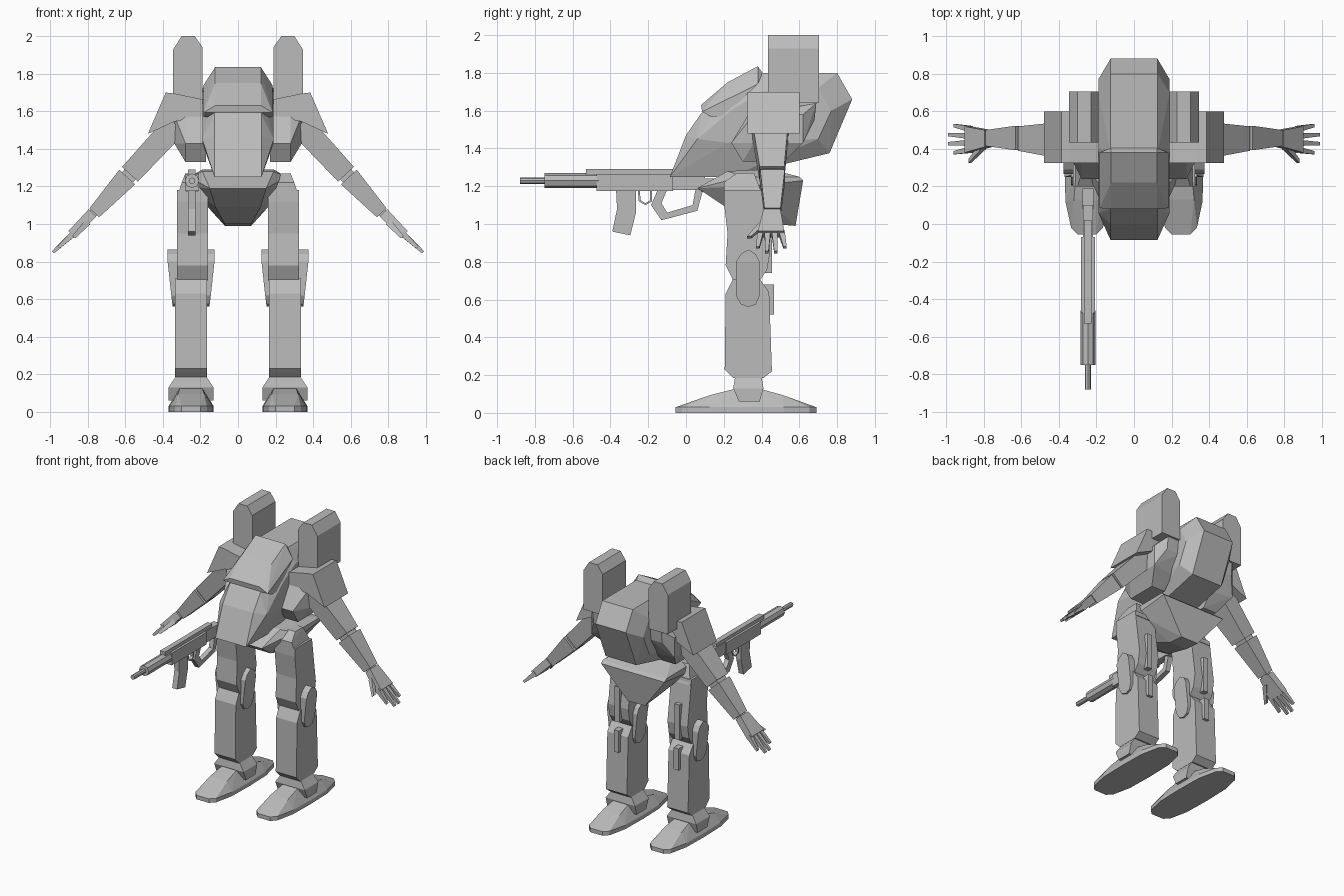
import bpy, bmesh
from mathutils import Vector

cube = bpy.data.objects.get("Cube")
if cube:
    bpy.data.objects.remove(cube, do_unlink=True)

grey = bpy.data.materials.new("plain_grey")
grey.use_nodes = True
grey.diffuse_color = (0.5, 0.5, 0.5, 1)
grey.node_tree.nodes["Principled BSDF"].inputs["Base Color"].default_value = (0.5, 0.5, 0.5, 1)


def finish(name, bm):
    bmesh.ops.recalc_face_normals(bm, faces=bm.faces)
    mesh = bpy.data.meshes.new(name)
    bm.to_mesh(mesh)
    bm.free()
    mesh.materials.append(grey)
    obj = bpy.data.objects.new(name, mesh)
    bpy.context.collection.objects.link(obj)
    return obj


def hull(name, points):
    """Faceted solid wrapped around a few corner points."""
    bm = bmesh.new()
    verts = [bm.verts.new(p) for p in points]
    res = bmesh.ops.convex_hull(bm, input=verts)
    loose = {g for g in res["geom_interior"] + res["geom_unused"] if isinstance(g, bmesh.types.BMVert)}
    bmesh.ops.delete(bm, geom=list(loose), context='VERTS')
    bmesh.ops.dissolve_limit(bm, angle_limit=0.03, verts=bm.verts, edges=bm.edges)
    return finish(name, bm)


def prism(name, profile, lo, hi, axis="x"):
    """Profile pushed along x (points are y, z) or along y (points are x, z)."""
    place = (lambda a, b, d: (d, a, b)) if axis == "x" else (lambda a, b, d: (a, d, b))
    bm = bmesh.new()
    ends = [[bm.verts.new(place(a, b, d)) for a, b in profile] for d in (lo, hi)]
    for ring in ends:
        bm.faces.new(ring)
    n = len(profile)
    for i in range(n):
        j = (i + 1) % n
        bm.faces.new((ends[0][i], ends[0][j], ends[1][j], ends[1][i]))
    return finish(name, bm)


def both(profile, half):
    """Side-view points repeated at +half and -half in x."""
    return [(s * half, y, z) for y, z in profile for s in (-1, 1)]


def box(name, x, y, z):
    return hull(name, [(a, b, c) for a in x for b in y for c in z])


def limb(name, start, end, size0, size1):
    """Tapered box between two points; sizes are (across, along y)."""
    a, b = Vector(start), Vector(end)
    across = (b - a).normalized().cross(Vector((0, 1, 0))).normalized()
    pts = []
    for p, (w, d) in ((a, size0), (b, size1)):
        pts += [p + across * w * i + Vector((0, d * j, 0)) for i in (-.5, .5) for j in (-.5, .5)]
    return hull(name, pts)


def tube(name, x, z, y0, y1, r, sides=8):
    bm = bmesh.new()
    bmesh.ops.create_cone(bm, cap_ends=True, segments=sides, radius1=r, radius2=r, depth=y1 - y0)
    for v in bm.verts:
        v.co = (x + v.co.x, (y0 + y1) / 2 + v.co.z, z + v.co.y)
    return finish(name, bm)


# Torso, hood plate and pelvis
hull("torso",
     both([(-.085, 1.25), (0, 1.47), (.08, 1.585), (.22, 1.72), (.38, 1.8), (.8, 1.8),
           (.88, 1.66), (.76, 1.375), (.24, 1.25)], .125)
     + both([(.06, 1.45), (.25, 1.61), (.4, 1.7), (.7, 1.72), (.77, 1.6), (.7, 1.45), (.22, 1.43)], .19))
hull("hood_plate",
     both([(.08, 1.63), (.22, 1.75), (.38, 1.835), (.405, 1.8)], .122)
     + both([(.085, 1.595), (.13, 1.57), (.2, 1.57), (.38, 1.74)], .183))
hull("pelvis",
     both([(.22, 1.28), (.45, 1.29)], .19) + both([(.06, 1.19), (.12, 1.22)], .15)
     + both([(.3, 1.25), (.6, 1.25), (.34, 1.2), (.62, 1.23)], .26)
     + both([(.21, 1.09)], .12) + both([(.46, 1.0), (.58, .99)], .07))

for side, s in (("left", 1), ("right", -1)):
    def mx(points):
        return [(s * x, y, z) for x, y, z in points]

    # Shoulder pod, armour and arm housing
    prism(side + "_shoulder_pod",
          [(s * x, z) for x, z in [(.188, 1.64), (.188, 1.94), (.23, 2), (.3, 2), (.345, 1.93), (.345, 1.64)]],
          .435, .705, "y")
    prism(side + "_shoulder_armour",
          [(s * x, z) for x, z in [(.17, 1.58), (.17, 1.66), (.34, 1.695), (.385, 1.7), (.48, 1.48), (.34, 1.545)]],
          .325, .6, "y")
    hull(side + "_arm_housing",
         mx([(x, y, z) for y, z in [(.24, 1.43), (.33, 1.58), (.69, 1.64), (.68, 1.55), (.6, 1.42),
                                    (.52, 1.33), (.3, 1.33)] for x in (.17, .28)]
            + [(.34, y, z) for y in (.36, .62) for z in (1.43, 1.58)]))

    # Arm
    def arm(name, a, b, size0, size1):
        limb(side + name, (s * a[0], a[1], a[2]), (s * b[0], b[1], b[2]), size0, size1)

    arm("_upper_arm", (.33, .445, 1.53), (.575, .455, 1.265), (.13, .2), (.115, .13))
    arm("_elbow", (.56, .457, 1.28), (.61, .457, 1.225), (.08, .1), (.08, .1))
    arm("_forearm", (.59, .458, 1.25), (.765, .458, 1.06), (.115, .13), (.07, .085))
    arm("_wrist", (.75, .457, 1.08), (.79, .455, 1.04), (.045, .06), (.045, .06))
    arm("_palm", (.775, .455, 1.06), (.885, .45, .945), (.055, .09), (.05, .14))
    for i in range(4):
        y = .395 + .037 * i
        tip = (.985, .38 + .048 * i, .85) if i in (1, 2) else (.955, .38 + .048 * i, .875)
        arm("_finger_%d" % (i + 1), (.87, y, .955), tip, (.035, .032), (.016, .018))
    arm("_thumb", (.8, .42, 1.01), (.875, .335, .93), (.035, .04), (.02, .022))

    # Leg
    thigh = [(.2, 1.2), (.25, 1.27), (.36, 1.27), (.4, 1.2), (.445, .85), (.43, .76), (.39, .7),
             (.25, .7), (.21, .78), (.22, .95), (.2, 1.12)]
    hull(side + "_hip", mx([(x, y, z) for x, y, z in
                            [(.17, .2, 1.22), (.3, .2, 1.22), (.32, .2, 1.16), (.16, .2, 1.16),
                             (.18, .27, 1.27), (.28, .27, 1.27), (.18, .36, 1.27), (.28, .36, 1.27),
                             (.16, .41, 1.14), (.32, .41, 1.14)]]))
    prism(side + "_thigh", [(y, min(z, 1.18)) for y, z in thigh if z < 1.27],
          s * .16, s * .325)
    prism(side + "_shin",
          [(.25, .71), (.21, .63), (.205, .23), (.25, .185), (.41, .185), (.455, .22), (.44, .64), (.39, .71)],
          s * .165, s * .335)
    # Rounded knee plates on both sides, thinner towards the bottom
    slot = [(.29, .84), (.265, .8), (.265, .62), (.29, .575), (.33, .56),
            (.37, .575), (.39, .62), (.39, .8), (.37, .84), (.33, .865)]
    for label, base, out in (("outer", .32, 1), ("inner", .18, -1)):
        hull(side + "_" + label + "_knee_plate",
             mx([(base, y, z) for y, z in slot]
                + [(base + out * min(.055, .028 + .12 * (z - .56)), y, z) for y, z in slot]))
    box(side + "_thigh_strut", (s * .225, s * .265), (.4, .455), (.74, 1.0))
    box(side + "_shin_strut", (s * .225, s * .265), (.4, .465), (.52, .68))

    # Ankle and foot
    hull(side + "_ankle", [(s * (.25 + k * w), y, z) for k in (-1, 1) for w, y, z in
                           [(.12, .28, .06), (.12, .39, .06), (.12, .25, .13), (.12, .41, .13),
                            (.08, .26, .19), (.08, .4, .19)]])
    sole = [(.05, -.055), (.085, -.02), (.115, .12), (.12, .32), (.115, .52), (.085, .655), (.05, .69)]
    hull(side + "_foot", [(s * (.25 + k * w), y, z) for k in (-1, 1) for w, y, z in
                          [(w, y, z) for w, y in sole for z in (0, .03)]
                          + [(.07, .13, .095), (.06, .25, .125), (.06, .4, .125), (.07, .51, .095)]])

# Rifle held beside the right hip
gx = -.245
tube("rifle_barrel", gx, 1.23, -.88, -.74, .017)
tube("rifle_shroud", gx, 1.23, -.75, -.46, .039)
box("rifle_body", (gx - .037, gx + .037), (-.475, -.07), (1.175, 1.265))
box("rifle_receiver", (gx - .027, gx + .027), (-.08, .1), (1.18, 1.265))
box("rifle_stock", (gx - .03, gx + .03), (.08, .19), (1.17, 1.24))
box("rifle_rail", (gx - .02, gx + .02), (-.53, .02), (1.25, 1.29))
prism("rifle_magazine", [(-.37, 1.18), (-.365, 1.08), (-.39, .96), (-.295, .94), (-.265, 1.06), (-.265, 1.18)],
      gx - .02, gx + .02)
prism("rifle_trigger_guard", [(-.255, 1.18), (-.25, 1.12), (-.215, 1.1), (-.18, 1.12), (-.18, 1.18),
                              (-.19, 1.18), (-.19, 1.125), (-.215, 1.11), (-.24, 1.125), (-.245, 1.18)],
      gx - .012, gx + .012)
# Open-framed grip: outer outline, then back along the inner one
prism("rifle_grip", [(-.15, 1.18), (-.185, 1.1), (-.13, 1.02), (.06, 1.07), (.09, 1.18),
                     (.05, 1.18), (.035, 1.1), (-.1, 1.06), (-.13, 1.11), (-.1, 1.18)],
      gx - .018, gx + .018)
